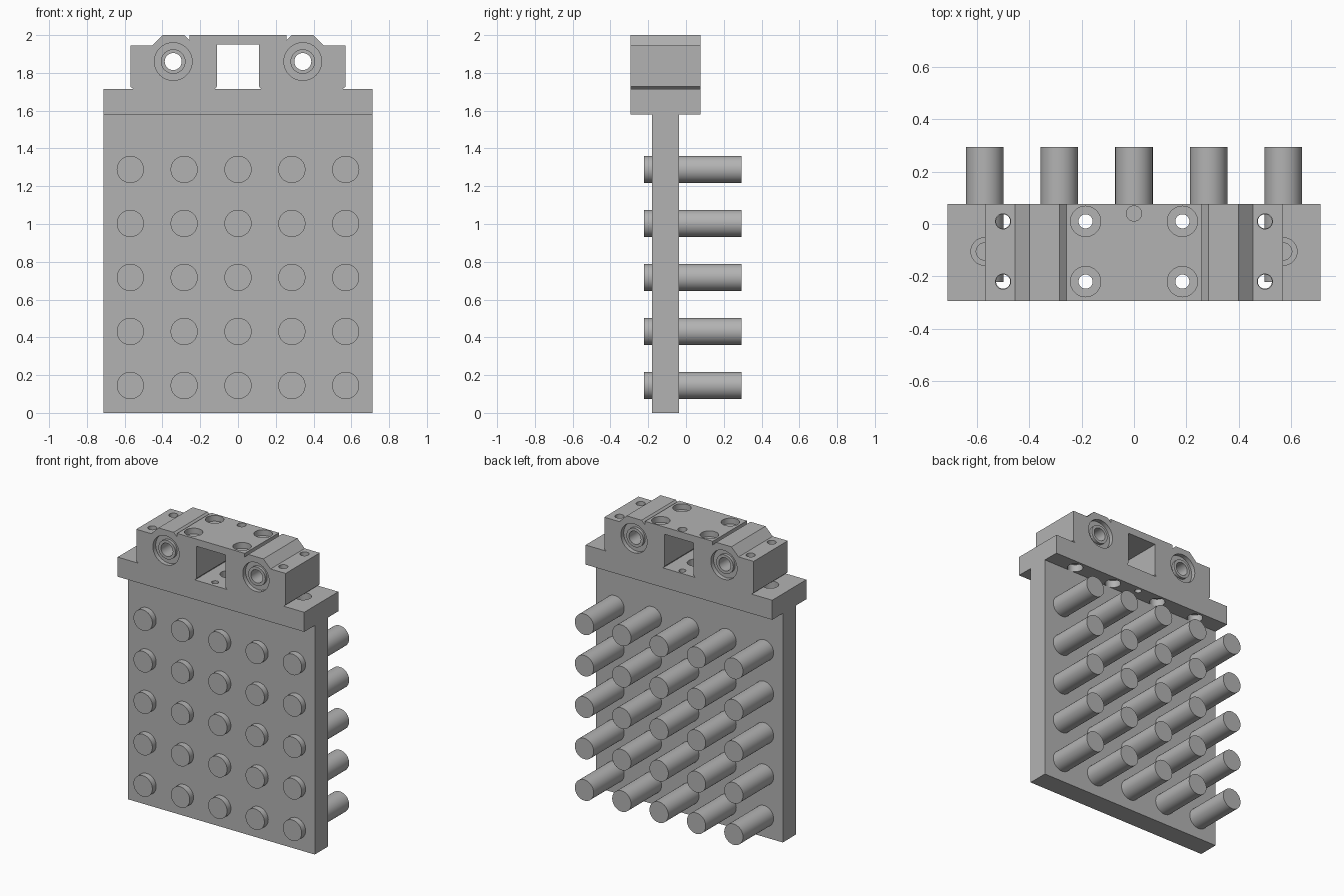
import bpy, bmesh
from mathutils import Matrix, Vector

if "Cube" in bpy.data.objects:
    bpy.data.objects.remove(bpy.data.objects["Cube"], do_unlink=True)

grey = bpy.data.materials.new("machined grey")
grey.use_nodes = True
grey.diffuse_color = (0.45, 0.45, 0.45, 1)
grey.node_tree.nodes["Principled BSDF"].inputs["Base Color"].default_value = grey.diffuse_color

FRONT, BACK = -0.295, 0.077          # depth of flange and clamp
DECK = 1.715                         # top of flange


def finish(name, bm):
    bmesh.ops.recalc_face_normals(bm, faces=bm.faces)
    mesh = bpy.data.meshes.new(name)
    bm.to_mesh(mesh)
    bm.free()
    mesh.materials.append(grey)
    obj = bpy.data.objects.new(name, mesh)
    bpy.context.collection.objects.link(obj)
    return obj


def add_box(bm, lo, hi):
    lo, hi = Vector(lo), Vector(hi)
    size = Matrix.Diagonal((*(hi - lo), 1))
    bmesh.ops.create_cube(bm, size=1, matrix=Matrix.Translation((lo + hi) / 2) @ size)


def add_cylinder(bm, start, end, radius):
    start, end = Vector(start), Vector(end)
    axis = end - start
    turn = axis.to_track_quat("Z", "Y").to_matrix().to_4x4()
    bmesh.ops.create_cone(bm, cap_ends=True, segments=32, radius1=radius, radius2=radius,
                          depth=axis.length, matrix=Matrix.Translation((start + end) / 2) @ turn)


def add_prism(bm, profile, y0, y1):
    face = bm.faces.new([bm.verts.new((x, y0, z)) for x, z in profile])
    ext = bmesh.ops.extrude_face_region(bm, geom=[face])["geom"]
    bmesh.ops.translate(bm, vec=(0, y1 - y0, 0),
                        verts=[v for v in ext if isinstance(v, bmesh.types.BMVert)])


def cut(obj, cylinders):
    # Cylinders are cut one after another so that counterbores may overlap bores
    for start, end, radius in cylinders:
        bm = bmesh.new()
        add_cylinder(bm, start, end, radius)
        cutter = finish("hole_cutter", bm)
        cutter.hide_render = True
        mod = obj.modifiers.new("hole", "BOOLEAN")
        mod.operation, mod.solver, mod.object = "DIFFERENCE", "EXACT", cutter
        bpy.context.view_layer.objects.active = obj
        bpy.ops.object.modifier_apply(modifier=mod.name)
        bpy.data.objects.remove(cutter, do_unlink=True)


def smooth(obj):
    bpy.ops.object.select_all(action="DESELECT")
    obj.select_set(True)
    bpy.context.view_layer.objects.active = obj
    bpy.ops.object.shade_smooth_by_angle(angle=0.6)


def drill(x, y, z0, z1, radius):
    return ((x, y, z0), (x, y, z1), radius)


# Upright plate
bm = bmesh.new()
add_box(bm, (-0.712, -0.18, 0), (0.712, -0.038, 1.58))
plate = finish("plate", bm)

# Flange on top of the plate, with counterbored bolt holes
bm = bmesh.new()
add_box(bm, (-0.712, FRONT, 1.58), (0.712, BACK, DECK))
flange = finish("flange", bm)
holes = []
for y in (0.01, -0.22):
    for x in (-0.5, -0.185, 0.185, 0.5):
        holes += [drill(x, y, 1.5, 1.8, 0.027), drill(x, y, 1.5, 1.63, 0.05)]
for x in (-0.57, 0, 0.57):
    holes += [drill(x, -0.105, 1.64, 1.8, 0.053), drill(x, -0.105, 1.59, 1.8, 0.033)]
for y in (0.04, -0.25):
    holes.append(drill(0, y, 1.5, 1.8, 0.022))
cut(flange, holes)
smooth(flange)

# Bridge-shaped clamp block with two legs, sloped shoulders and top notches
half = [(0.112, 1.95), (0.112, 1.728), (0.122, DECK), (0.555, DECK), (0.57, 1.728),
        (0.57, 1.945), (0.455, 1.945), (0.40, 2.0), (0.285, 2.0), (0.258, 1.975), (0.258, 2.0)]
bm = bmesh.new()
add_prism(bm, half + [(-x, z) for x, z in reversed(half)], FRONT, BACK)
clamp = finish("clamp_block", bm)
holes = [drill(0, 0.04, 1.97, 2.1, 0.029)]
for side in (-1, 1):
    for y in (0.01, -0.22):
        holes += [drill(side * 0.185, y, 1.6, 2.1, 0.027),
                  drill(side * 0.185, y, 1.96, 2.1, 0.058),
                  drill(side * 0.5, y, 1.6, 2.1, 0.029)]
    x = side * 0.343
    holes += [((x, -0.5, 1.86), (x, 0.5, 1.86), 0.045),
              ((x, -0.5, 1.86), (x, FRONT + 0.03, 1.86), 0.1),
              ((x, BACK - 0.03, 1.86), (x, 0.5, 1.86), 0.1)]
cut(clamp, holes)
smooth(clamp)

# Bushings standing in the round recesses
for side, label in ((-1, "right"), (1, "left")):
    x = side * 0.343
    bm = bmesh.new()
    add_cylinder(bm, (x, FRONT + 0.01, 1.86), (x, BACK - 0.01, 1.86), 0.065)
    bush = finish(label + "_bushing", bm)
    cut(bush, [((x, -0.5, 1.86), (x, 0.5, 1.86), 0.045)])
    smooth(bush)

# Five by five grid of pins through the plate
bm = bmesh.new()
for row in range(5):
    for col in range(-2, 3):
        x, z = col * 0.285, 0.145 + row * 0.286
        add_cylinder(bm, (x, -0.222, z), (x, 0.295, z), 0.072)
smooth(finish("pins", bm))
